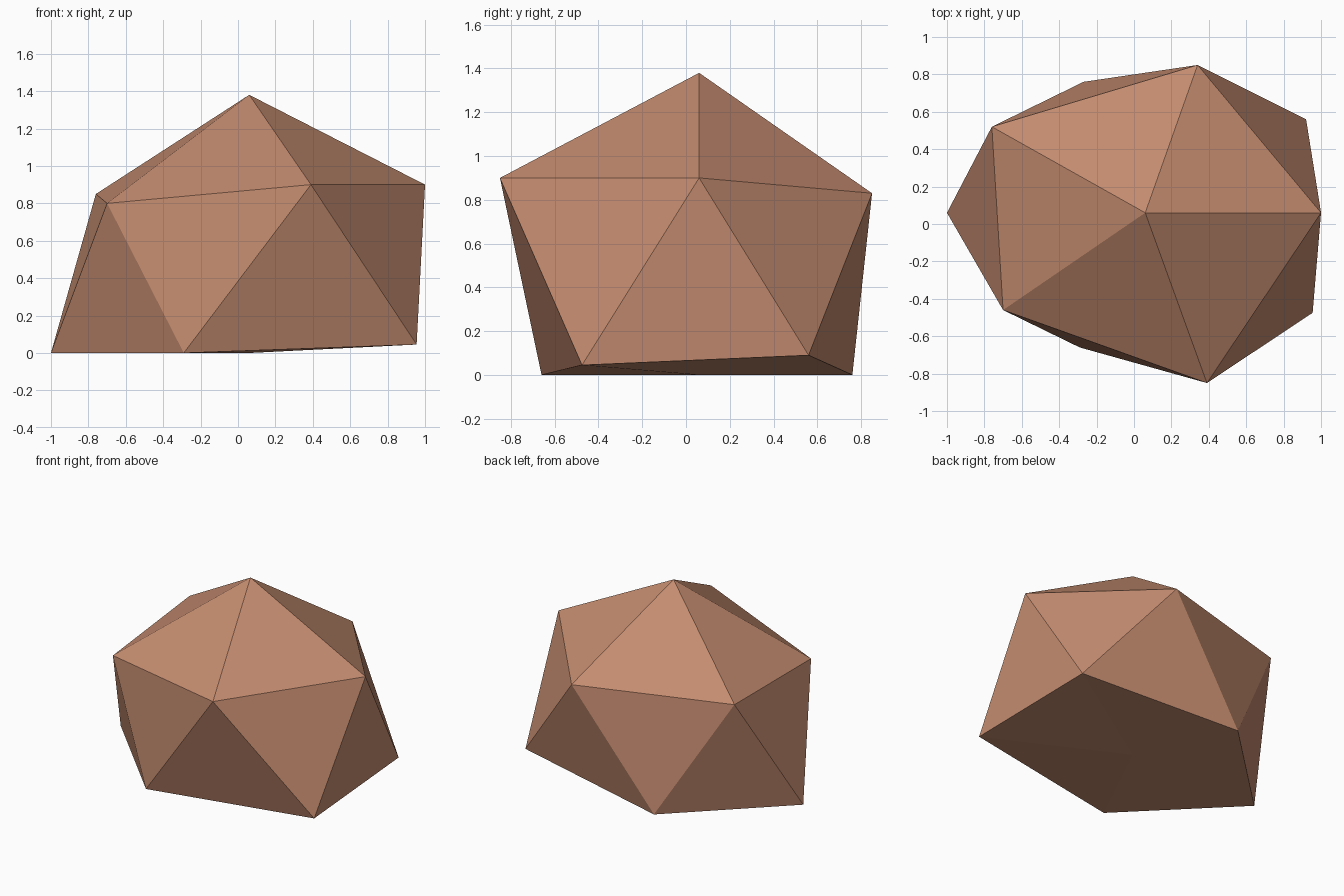
import bpy

cube = bpy.data.objects.get("Cube")
if cube:
    bpy.data.objects.remove(cube, do_unlink=True)

# Warm clay stone colour
clay = bpy.data.materials.new("warm clay")
clay.use_nodes = True
colour = (0.55, 0.26, 0.16, 1)
clay.diffuse_color = colour
clay.node_tree.nodes["Principled BSDF"].inputs["Base Color"].default_value = colour

# Irregular rock: a peak, two staggered rings of five corners and a flat base
peak = (0.06, 0.06, 1.38)
upper = [(1.0, 0.06, 0.90), (0.34, 0.85, 0.83), (-0.76, 0.52, 0.85),
         (-0.70, -0.46, 0.80), (0.39, -0.85, 0.90)]
lower = [(0.92, 0.56, 0.09), (-0.27, 0.76, 0), (-1.0, 0.06, 0),
         (-0.29, -0.66, 0), (0.955, -0.475, 0.045)]
base = (0.06, 0.06, 0)

n = len(upper)
verts = [peak] + upper + lower + [base]
faces = []
for i in range(n):
    j = (i + 1) % n
    u, u_next, l, l_next = 1 + i, 1 + j, 1 + n + i, 1 + n + j
    faces += [(0, u, u_next), (u, l, u_next),
              (u_next, l, l_next), (len(verts) - 1, l_next, l)]

mesh = bpy.data.meshes.new("rock")
mesh.from_pydata(verts, [], faces)
mesh.materials.append(clay)
mesh.update()
rock = bpy.data.objects.new("rock", mesh)
bpy.context.collection.objects.link(rock)
